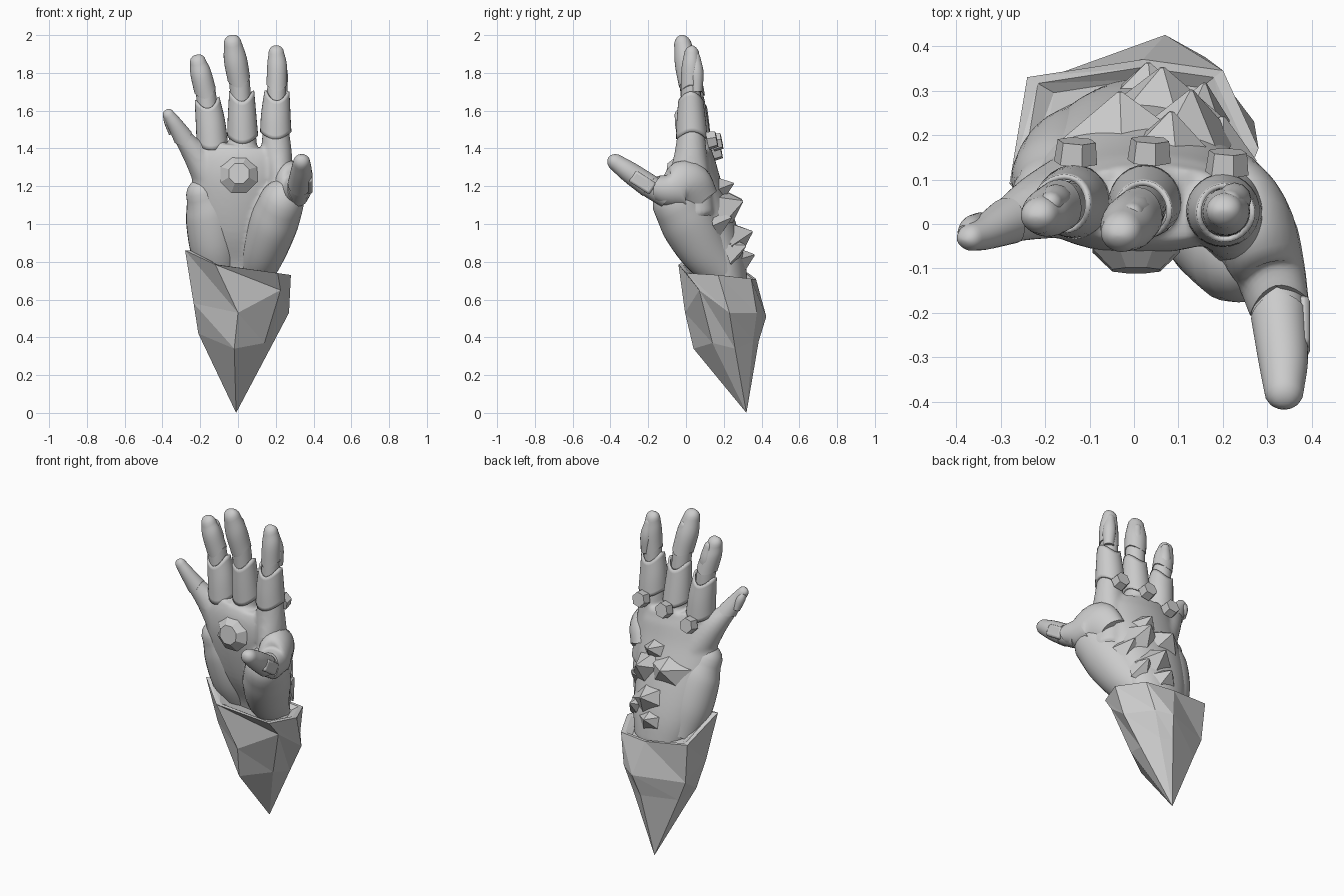
import bpy, bmesh, math
from mathutils import Vector, Matrix

if "Cube" in bpy.data.objects:
    bpy.data.objects.remove(bpy.data.objects["Cube"])

X = Vector((1, 0, 0))


def finish(name, bm, smooth=True):
    me = bpy.data.meshes.new(name)
    bm.to_mesh(me)
    bm.free()
    ob = bpy.data.objects.new(name, me)
    bpy.context.collection.objects.link(ob)
    if smooth:
        bpy.ops.object.select_all(action='DESELECT')
        bpy.context.view_layer.objects.active = ob
        ob.select_set(True)
        bpy.ops.object.shade_smooth_by_angle(angle=math.radians(45))
    return ob


def spline(st, n=5):
    """Catmull-Rom through stations (x, y, z, rx, ry)."""
    st = [Vector(s if len(s) == 5 else (*s, s[3])) for s in st]
    p = [st[0] * 2 - st[1]] + st + [st[-1] * 2 - st[-2]]
    out = []
    for i in range(1, len(p) - 2):
        a, b, c, d = p[i - 1:i + 3]
        for k in range(n):
            t = k / n
            out.append(0.5 * (b * 2 + (c - a) * t + (a * 2 - b * 5 + c * 4 - d) * t ** 2
                              + (b * 3 - a - c * 3 + d) * t ** 3))
    return out + [st[-1]]


def loft(bm, stations, dome=False, cap=True, grow=0, wave0=0, wave1=0, sides=28):
    """Tube with elliptical sections, optional round tip and wavy rims."""
    st = spline(stations)
    pos = [Vector(s[:3]) for s in st]
    tan = [(pos[min(i + 1, len(pos) - 1)] - pos[max(i - 1, 0)]).normalized() for i in range(len(pos))]
    rad = [(s[3] + grow, s[4] + grow) for s in st]
    if dome:
        p, t, (a, b) = pos[-1], tan[-1], rad[-1]
        for deg in (20, 40, 58, 74, 86):
            s, c = math.sin(math.radians(deg)), math.cos(math.radians(deg))
            pos.append(p + t * b * 1.1 * s)
            tan.append(t)
            rad.append((a * c, b * c))
    rings, n = [], len(pos)
    for i, (p, t, r) in enumerate(zip(pos, tan, rad)):
        u = (X - t * X.dot(t)).normalized()
        v = t.cross(u)
        f = i / (n - 1)
        ring = []
        for k in range(sides):
            a = 2 * math.pi * k / sides
            w = math.cos(2 * a) * (wave0 * (1 - f) + wave1 * f)
            ring.append(bm.verts.new(p + u * r[0] * math.cos(a) + v * r[1] * math.sin(a) + t * w))
        rings.append(ring)
    for a, b in zip(rings, rings[1:]):
        for k in range(sides):
            j = (k + 1) % sides
            bm.faces.new((a[k], a[j], b[j], b[k]))
    if cap:
        bm.faces.new(rings[0][::-1])
    if cap or dome:
        bm.faces.new(rings[-1])


def tube(name, stations, **kw):
    bm = bmesh.new()
    loft(bm, stations, **kw)
    ob = finish(name, bm)
    if not kw.get('cap', True):
        m = ob.modifiers.new('thickness', 'SOLIDIFY')
        m.thickness, m.offset = 0.012, -1
    return ob


def cone(name, loc, axis, sides, r1, r2, depth, spin=0.0, squash=1.0):
    bm = bmesh.new()
    bmesh.ops.create_cone(bm, cap_ends=True, segments=sides, radius1=r1, radius2=r2, depth=depth)
    rot = Vector(axis).to_track_quat('Z', 'Y').to_matrix().to_4x4()
    bm.transform(Matrix.Translation(loc) @ rot @ Matrix.Rotation(spin, 4, 'Z')
                 @ Matrix.Diagonal((1, squash, 1, 1)))
    return finish(name, bm, False)


# Palm: lofted hand, thumb mound, web and finger roots fused together
thenar = [(.09, .2, .74, .095), (.135, .1, .86, .115, .125), (.185, .015, 1.0, .125, .14),
          (.225, -.045, 1.10, .115, .125)]
little = [(-.12, .07, 1.2, .10), (-.21, .04, 1.35, .075), (-.285, .005, 1.45, .05),
          (-.335, -.02, 1.53, .036), (-.365, -.03, 1.575, .028)]
bm = bmesh.new()
loft(bm, [(.02, .22, .66, .16, .11), (.01, .19, .82, .20, .12), (0, .125, 1.0, .235, .135),
          (.01, .065, 1.2, .255, .125), (.025, .045, 1.33, .25, .11), (.035, .045, 1.41, .22, .085)], sides=40)
loft(bm, thenar, dome=True)
loft(bm, little, dome=True)
loft(bm, [(.22, .03, 1.05, .10, .12), (.22, .02, 1.25, .075, .105), (.205, .025, 1.38, .08, .085),
          (.2, .028, 1.5, .07, .07)])
loft(bm, [(.03, .05, 1.3, .08), (.025, .05, 1.49, .07)])
loft(bm, [(-.11, .05, 1.25, .08), (-.135, .05, 1.45, .07)])
palm = finish('palm', bm)
m = palm.modifiers.new('fuse', 'REMESH')
m.mode, m.voxel_size, m.use_smooth_shade = 'VOXEL', 0.011, True
m = palm.modifiers.new('soften', 'SMOOTH')
m.factor, m.iterations = 0.5, 8

# Smooth armour plates over both sides of the palm
tube('thumb_mound_plate', thenar, dome=True, grow=.006, wave0=.02)
tube('outer_palm_plate', [(-.10, .19, .72, .10, .09), (-.125, .14, .88, .13, .12),
                          (-.15, .095, 1.05, .128, .115), (-.18, .065, 1.15, .095, .088)], dome=True)

# Three long fingers: open sleeve, inner joint, rounded fingertip shell
fingers = {
    'ring': ([(-.135, .05, 1.41, .083), (-.145, .048, 1.53, .077), (-.16, .045, 1.64, .066)],
             [(-.15, .045, 1.5, .052), (-.17, .04, 1.69, .053), (-.195, .025, 1.79, .05), (-.21, .02, 1.85, .038)]),
    'middle': ([(.025, .05, 1.45, .082), (.022, .04, 1.56, .075), (.02, .03, 1.68, .066)],
               [(.02, .035, 1.55, .052), (.008, .02, 1.75, .055), (-.012, 0, 1.86, .056), (-.027, -.017, 1.95, .042)]),
    'index': ([(.2, .03, 1.47, .083), (.2, .027, 1.57, .077), (.205, .025, 1.68, .066)],
              [(.2, .025, 1.55, .052), (.205, .027, 1.72, .05), (.207, .028, 1.83, .047), (.203, .03, 1.90, .036)]),
}
for name, (sleeve, core) in fingers.items():
    tube(name + '_sleeve', sleeve, cap=False, wave0=.018, wave1=.025)
    tube(name + '_joint', core[:3])
    tube(name + '_fingertip', core[1:], dome=True, grow=.005, wave0=.018)
    x, y, z, r = core[2]
    tube(name + '_back_plate', [(x + .024, y + .028, z - .13, .03), (x + .018, y + .027, z - .03, .038),
                                (x + .008, y + .022, z + .05, .026)], dome=True, sides=12)
tube('little_fingertip', little[2:], dome=True, grow=.003, wave0=.012)
tube('little_back_plate', [(-.345, .005, 1.48, .022), (-.365, -.008, 1.54, .026), (-.38, -.02, 1.575, .018)],
     sides=12)

# Thumb
tube('thumb_sleeve', [(.22, .08, 1.12, .08, .10), (.265, -.01, 1.195, .095, .145),
                      (.303, -.10, 1.18, .078, .095), (.322, -.17, 1.19, .068, .07)], wave0=.02, wave1=.02)
thumb = [(.31, -.1, 1.145, .06), (.325, -.2, 1.205, .06), (.335, -.3, 1.275, .053), (.337, -.37, 1.325, .042)]
tube('thumb_joint', thumb[:3])
tube('thumb_tip', thumb[1:], dome=True, grow=.003, wave0=.01)
bm = bmesh.new()
bmesh.ops.create_cube(bm, size=1)
bm.transform(Matrix.Translation((.37, -.23, 1.22)) @ Matrix.Rotation(-.58, 4, 'X')
             @ Matrix.Diagonal((.05, .13, .07, 1)))
plate = finish('thumb_side_plate', bm)
m = plate.modifiers.new('round', 'BEVEL')
m.width, m.segments = .012, 2

# Eight-sided gem in the palm and six-sided knuckle studs
cone('palm_gem', (.005, -.082, 1.265), (0, -1, .12), 8, .106, .058, .045, math.pi / 8)
for i, (x, y, z) in enumerate([(-.13, .162, 1.385), (.035, .165, 1.435), (.21, .138, 1.445)]):
    cone(f'knuckle_stud_{i + 1}', (x, y, z), (.05, 1, .2), 6, .05, .044, .05, .3)

# Large crystal shards on the back of the hand: (x, y, z, width, height, spin)
shards = [(.08, .185, 1.20, .10, .09, .3), (-.03, .22, 1.11, .16, .11, 0), (.12, .215, 1.10, .15, .13, .9),
          (.19, .175, 1.02, .10, .09, .4), (.06, .27, .94, .15, .12, .5), (.15, .245, .87, .10, .1, 1),
          (.03, .29, .82, .12, .10, .2)]
for i, (x, y, z, w, h, spin) in enumerate(shards):
    cone(f'crystal_shard_{i + 1}', (x, y + .025, z), (x * 1.2, 1, .35), 5, w, .006, h, spin, .75)

# Faceted crystal cuff: rings of seven points running down to a single tip
inner = Vector((0, .19))
rim = [(-.28, .09, .86), (-.12, -.04, .785), (.21, .0, .74), (.28, .17, .73), (.2, .345, .71),
       (.02, .37, .71), (-.24, .33, .74)]
mid = [(-.235, .14, .58), (0, -.005, .53), (.225, .07, .65), (.27, .23, .53), (.16, .375, .53),
       (.07, .425, .51), (-.22, .32, .5)]
low = [(-.21, .2, .42), (-.02, .04, .34), (.14, .14, .37), (.17, .26, .34), (.11, .355, .38),
       (.04, .385, .38), (-.17, .315, .38)]


def inset(s, dz):
    return [((p[0] - inner.x) * s + inner.x, (p[1] - inner.y) * s + inner.y, p[2] + dz) for p in rim]


bm = bmesh.new()
rings = [[bm.verts.new(p) for p in r] for r in (inset(.75, -.02), inset(.9, 0), rim, mid, low)]
tip = bm.verts.new((-.01, .32, 0))
for a, b in zip(rings, rings[1:]):
    for k in range(7):
        j = (k + 1) % 7
        bm.faces.new((a[k], b[k], b[j]))
        bm.faces.new((a[k], b[j], a[j]))
for k in range(7):
    bm.faces.new((rings[-1][k], tip, rings[-1][(k + 1) % 7]))
bm.faces.new(rings[0])
bmesh.ops.recalc_face_normals(bm, faces=bm.faces)
finish('crystal_cuff', bm, False)
